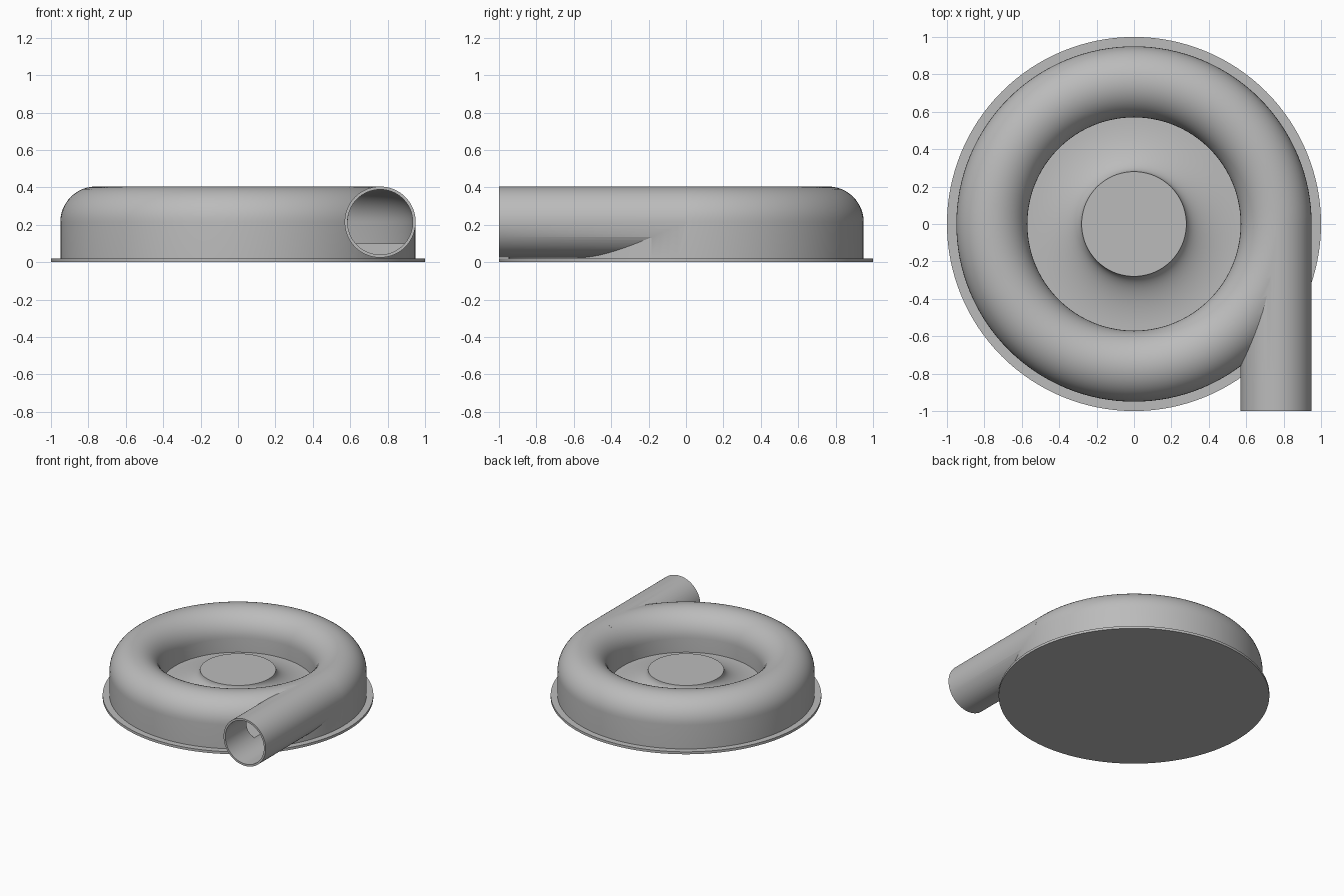
import bpy, bmesh
from math import sin, cos, pi, radians
from mathutils import Matrix, Vector

default = bpy.data.objects.get("Cube")
if default:
    bpy.data.objects.remove(default, do_unlink=True)

RING, MID, TUBE, WALL = 0.76, 0.215, 0.19, 0.016   # volute centreline and tube
FLOOR, HUB, HUB_TOP = 0.1, 0.28, 0.225

grey = bpy.data.materials.new("plain_grey")
grey.use_nodes = True
grey.diffuse_color = (0.5, 0.5, 0.5, 1)
grey.node_tree.nodes["Principled BSDF"].inputs["Base Color"].default_value = (0.5, 0.5, 0.5, 1)


def finish(name, bm):
    bmesh.ops.remove_doubles(bm, verts=bm.verts, dist=1e-5)
    bmesh.ops.recalc_face_normals(bm, faces=bm.faces)
    mesh = bpy.data.meshes.new(name)
    bm.to_mesh(mesh)
    bm.free()
    mesh.materials.append(grey)
    obj = bpy.data.objects.new(name, mesh)
    bpy.context.collection.objects.link(obj)
    return obj


def revolve(name, profile, closed=False, steps=128):
    """Spin a radius/height profile around the vertical axis."""
    bm = bmesh.new()
    verts = [bm.verts.new((r, 0, z)) for r, z in profile]
    pairs = list(zip(verts, verts[1:]))
    if closed:
        pairs.append((verts[-1], verts[0]))
    edges = [bm.edges.new(p) for p in pairs]
    bmesh.ops.spin(bm, geom=verts + edges, cent=(0, 0, 0), axis=(0, 0, 1),
                   angle=2 * pi, steps=steps, use_merge=True)
    return finish(name, bm)


def pipe(name, radius, y0, y1):
    bm = bmesh.new()
    place = Matrix.Translation(Vector((RING, (y0 + y1) / 2, MID))) @ Matrix.Rotation(pi / 2, 4, 'X')
    bmesh.ops.create_cone(bm, cap_ends=True, segments=72, radius1=radius,
                          radius2=radius, depth=abs(y1 - y0), matrix=place)
    return finish(name, bm)


def arch(radius, steps=24):
    """Upper half of the tube section, from the outside to the inside."""
    return [(RING + radius * cos(pi * i / steps), MID + radius * sin(pi * i / steps))
            for i in range(steps + 1)]


# Mounting plate
plate = revolve("base_plate", [(0, 0), (1, 0), (1, 0.02), (0, 0.02)])

# Volute body with the flared hub in its middle
lip = RING - TUBE
flare = [(lip - (lip - HUB) * sin(a), HUB_TOP - (HUB_TOP - FLOOR) * cos(a))
         for a in (pi / 2 * i / 16 for i in range(17))]
body = revolve("volute_casing", [(0, 0.01), (RING + TUBE, 0.01)] + arch(TUBE)
               + flare + [(0, HUB_TOP)])

# Tangential outlet and the hollow inside
outlet = pipe("outlet_pipe", TUBE, -0.005, -1)
bore = pipe("outlet_bore_cutter", TUBE - WALL, -0.01, -1.1)
inner = TUBE - WALL
channel = revolve("channel_cutter", [(RING + inner, FLOOR)] + arch(inner)
                  + [(RING - inner, FLOOR)], closed=True)

for tool, operation in ((outlet, 'UNION'), (channel, 'DIFFERENCE'), (bore, 'DIFFERENCE')):
    mod = body.modifiers.new(tool.name, 'BOOLEAN')
    mod.object, mod.operation, mod.solver = tool, operation, 'EXACT'
    tool.hide_render = True

bpy.ops.object.select_all(action='DESELECT')
bpy.context.view_layer.objects.active = body
body.select_set(True)
for mod in list(body.modifiers):
    bpy.ops.object.modifier_apply(modifier=mod.name)
for tool in (outlet, channel, bore):
    bpy.data.objects.remove(tool, do_unlink=True)

# Smooth curves, sharp rims
plate.select_set(True)
bpy.ops.object.shade_smooth_by_angle(angle=radians(25))
